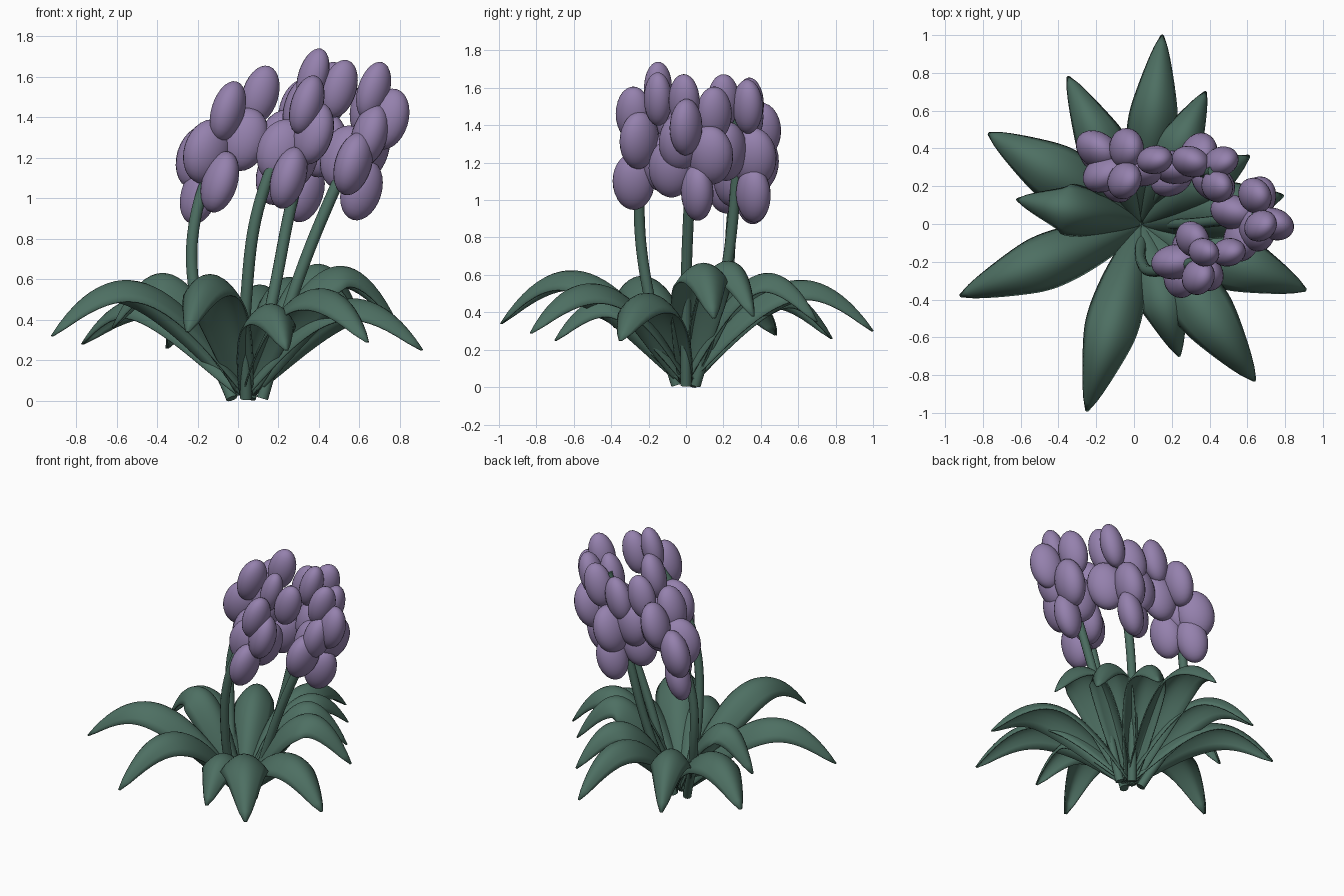
import bpy, bmesh, math
from mathutils import Vector, Matrix

cube = bpy.data.objects.get("Cube")
if cube:
    bpy.data.objects.remove(cube, do_unlink=True)


def make_material(name, colour):
    mat = bpy.data.materials.new(name)
    mat.use_nodes = True
    mat.diffuse_color = colour
    mat.node_tree.nodes["Principled BSDF"].inputs["Base Color"].default_value = colour
    return mat


leaf_green = make_material("leaf green", (0.075, 0.16, 0.123, 1))
petal_purple = make_material("petal purple", (0.30, 0.22, 0.42, 1))


def add_object(name, bm, material):
    bmesh.ops.recalc_face_normals(bm, faces=bm.faces)
    for face in bm.faces:
        face.smooth = True
    mesh = bpy.data.meshes.new(name)
    bm.to_mesh(mesh)
    bm.free()
    mesh.materials.append(material)
    obj = bpy.data.objects.new(name, mesh)
    bpy.context.collection.objects.link(obj)
    return obj


def bezier(a, b, c, d, t):
    s = 1 - t
    return a * s**3 + b * (3 * s * s * t) + c * (3 * s * t * t) + d * t**3


def add_leaf(name, tip, peak, half_width, steps=26, across=10):
    """Arched blade that rises from the crown and droops to a blunt point."""
    base = Vector((0.04, 0, 0.04))
    reach = Vector((tip.x - base.x, tip.y, 0))
    side = Vector((-reach.y, reach.x, 0)).normalized()
    up = Vector((0, 0, peak))
    p1 = base + reach * 0.3 + up * 0.82
    p2 = base + reach * 0.64 + up * 1.37
    bm = bmesh.new()
    rows = []
    for i in range(steps + 1):
        t = i / steps
        here = bezier(base, p1, p2, tip, t)
        ahead = bezier(base, p1, p2, tip, t + 0.01)
        normal = (ahead - here).cross(side).normalized()
        f = max(math.sin(math.pi * (0.04 + 0.957 * t)), 0) ** 0.66
        row = []
        for j in range(across + 1):
            u = 2 * j / across - 1
            row.append(bm.verts.new(here + side * (u * half_width * f)
                                    - normal * (0.115 * f * u * u)))
        rows.append(row)
    for r, q in zip(rows, rows[1:]):
        for j in range(across):
            bm.faces.new((r[j], r[j + 1], q[j + 1], q[j]))
    leaf = add_object(name, bm, leaf_green)
    solid = leaf.modifiers.new("thickness", "SOLIDIFY")
    solid.thickness = 0.008
    solid.offset = 0


# Leaves: tip x, y, z, then arch height and half width
LEAVES = [
    (0.15, 1, .30, .57, .13), (-.35, .78, .26, .53, .13),
    (-.77, .48, .28, .5, .155), (-.62, .13, .36, .62, .135),
    (-.92, -.38, .32, .59, .145), (-.25, -.99, .34, .62, .14),
    (.24, -.7, .25, .47, .135), (.64, -.83, .29, .55, .155),
    (.91, -.35, .25, .5, .16), (.79, .15, .37, .66, .155),
    (.61, .36, .38, .67, .14), (.38, .7, .35, .6, .13),
]
for n, (x, y, z, peak, half) in enumerate(LEAVES):
    add_leaf(f"leaf_{n + 1}", Vector((x, y, z)), peak, half)


def add_stem(name, points):
    """Round, smoothly bent tube through the points."""
    curve = bpy.data.curves.new(name, "CURVE")
    curve.dimensions = "3D"
    curve.bevel_depth = 0.029
    curve.bevel_resolution = 4
    curve.use_fill_caps = True
    spline = curve.splines.new("BEZIER")
    spline.bezier_points.add(len(points) - 1)
    for bp, p in zip(spline.bezier_points, points):
        bp.co = p
        bp.handle_left_type = bp.handle_right_type = "AUTO"
    curve.materials.append(leaf_green)
    obj = bpy.data.objects.new(name, curve)
    bpy.context.collection.objects.link(obj)


def add_flower(name, centres):
    """Cluster of ovals, deepest away from the stem and leaning with it."""
    lean = Vector((0.3, 0, 1))
    up = lean.normalized()
    points = [Vector(c) for c in centres]
    middle = sum(points, Vector()) / len(points)
    bm = bmesh.new()
    for p in points:
        out = p - (middle + lean * (p.z - middle.z))
        out = (out - up * out.dot(up)).normalized()
        tangent = up.cross(out)
        frame = Matrix((out, tangent, up)).transposed().to_4x4()
        shrink = abs(p.z - 1.22)
        size = Matrix.Diagonal((0.128 - 0.13 * shrink, 0.093 - 0.06 * shrink,
                                0.163 - 0.05 * shrink, 1))
        bmesh.ops.create_uvsphere(bm, u_segments=24, v_segments=14, radius=1,
                                  matrix=Matrix.Translation(p) @ frame @ size)
    add_object(name, bm, petal_purple)


# Flower stems, from the crown to the top of each cluster
STEMS = {
    "left": [(-.03, .03, .01), (-.2, .2, .45), (-.2, .25, .95), (.02, .31, 1.4)],
    "front": [(.04, -.05, .01), (.04, -.2, .5), (.13, -.25, 1.05), (.36, -.19, 1.5)],
    "back": [(.06, .05, .01), (.17, .19, .5), (.27, .26, 1), (.42, .28, 1.58)],
    "right": [(.12, 0, .01), (.27, 0, .52), (.48, .02, 1.05), (.66, .04, 1.42)],
}
for key, points in STEMS.items():
    add_stem(f"{key}_stem", points)

# Petal centres for each flower
FLOWERS = {
    "left": [(-.19, .36, 1.02), (-.09, .22, 1.08), (-.15, .27, 1.23), (.03, .29, 1.29),
             (-.19, .39, 1.2), (-.04, .4, 1.37), (-.05, .23, 1.43), (.11, .34, 1.51)],
    "front": [(.25, -.28, 1.1), (.22, -.2, 1.23), (.3, -.12, 1.2), (.37, -.25, 1.32),
              (.31, -.08, 1.45), (.34, -.28, 1.46), (.5, -.15, 1.54), (.37, -.15, 1.6)],
    "back": [(.33, .36, 1.03), (.2, .24, 1.12), (.22, .3, 1.28), (.34, .36, 1.23),
             (.42, .22, 1.26), (.3, .33, 1.44), (.46, .33, 1.5), (.44, .2, 1.53)],
    "right": [(.61, .06, 1.04), (.57, -.08, 1.17), (.53, .06, 1.2), (.65, .13, 1.24),
              (.65, -.03, 1.31), (.74, 0, 1.39), (.64, .15, 1.46), (.67, -.01, 1.53)],
}
for key, centres in FLOWERS.items():
    add_flower(f"{key}_flower", centres)
